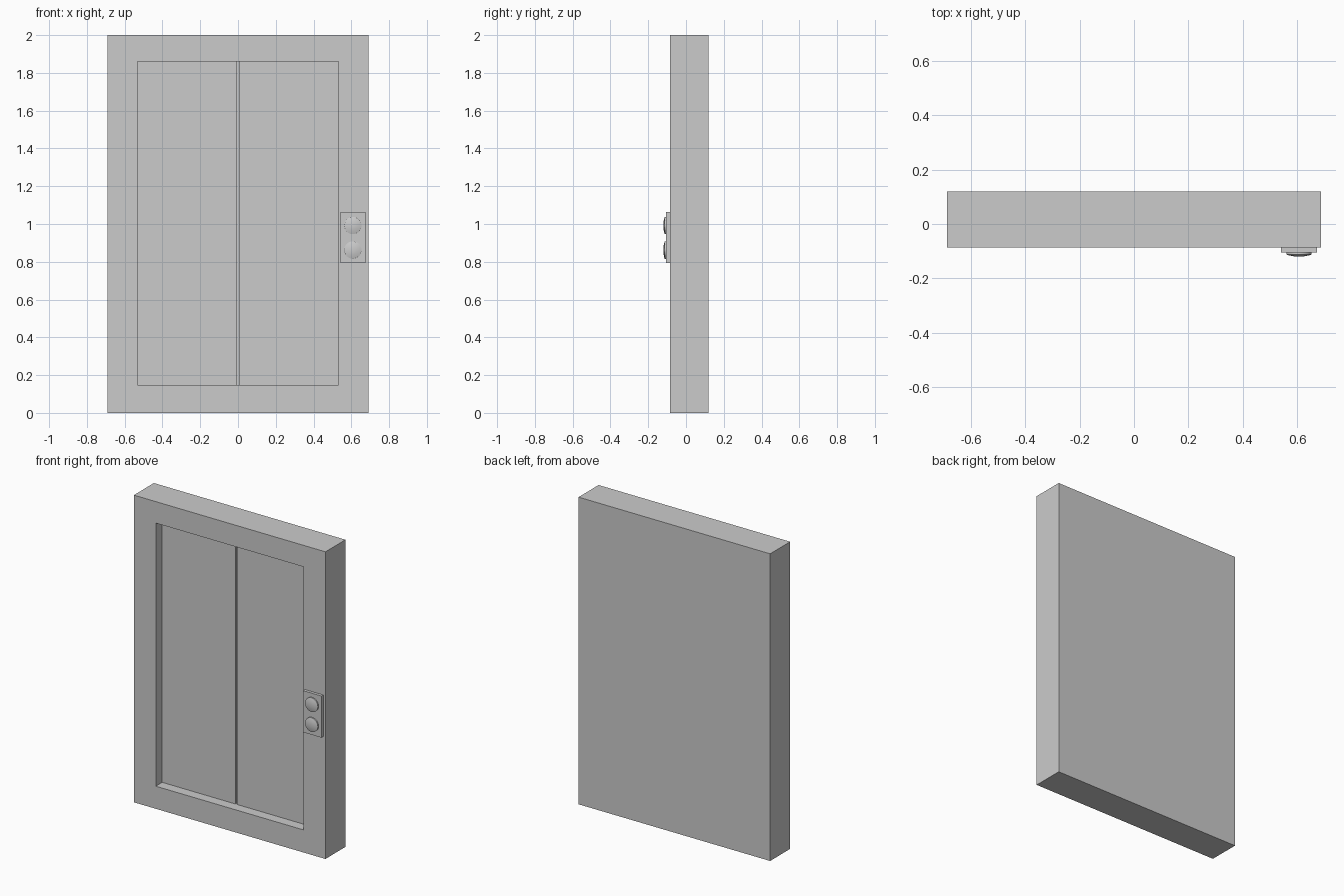
import bpy, bmesh, math

if "Cube" in bpy.data.objects:
    bpy.data.objects.remove(bpy.data.objects["Cube"])


def finish(name, bm, smooth=False):
    bmesh.ops.recalc_face_normals(bm, faces=bm.faces)
    mesh = bpy.data.meshes.new(name)
    bm.to_mesh(mesh)
    bm.free()
    ob = bpy.data.objects.new(name, mesh)
    bpy.context.collection.objects.link(ob)
    if smooth:
        bpy.ops.object.select_all(action='DESELECT')
        ob.select_set(True)
        bpy.context.view_layer.objects.active = ob
        bpy.ops.object.shade_smooth_by_angle(angle=math.radians(30))
    return ob


def box_mesh(x0, x1, y0, y1, z0, z1):
    bm = bmesh.new()
    bmesh.ops.create_cube(bm, size=1)
    for v in bm.verts:
        v.co = (x1 if v.co.x > 0 else x0, y1 if v.co.y > 0 else y0, z1 if v.co.z > 0 else z0)
    return bm


HALF, TOP, FRONT, BACK = 0.69, 2.0, -0.086, 0.12
OPEN_X, OPEN_Z0, OPEN_Z1 = 0.532, 0.147, 1.86
DOOR_Y, FLOOR_Y = -0.02, -0.01

# Frame with a recessed front opening
bm = box_mesh(-HALF, HALF, FRONT, BACK, 0, TOP)
front = min(bm.faces, key=lambda f: f.calc_center_median().y)
bmesh.ops.inset_individual(bm, faces=[front], thickness=0.1)
for v in front.verts:
    v.co.x = math.copysign(OPEN_X, v.co.x)
    v.co.z = OPEN_Z1 if v.co.z > 1 else OPEN_Z0
inner = bmesh.ops.extrude_discrete_faces(bm, faces=[front])['faces'][0]
for v in inner.verts:
    v.co.y = FLOOR_Y
finish("frame", bm)

# Two sliding door leaves with a narrow gap between them
for side, x0, x1 in (("left", -OPEN_X, -0.005), ("right", 0.005, OPEN_X)):
    finish(side + "_door", box_mesh(x0, x1, DOOR_Y, FLOOR_Y, OPEN_Z0, OPEN_Z1))

# Call panel
finish("call_panel", box_mesh(0.542, 0.675, -0.105, FRONT, 0.793, 1.064))

# Round buttons with shallow domes, lathed around the y axis
PROFILE = [(0.046, -0.105), (0.046, -0.113), (0.037, -0.1155), (0.023, -0.1185), (0.010, -0.12)]
SEGMENTS = 32
for name, z in (("upper_button", 0.992), ("lower_button", 0.862)):
    bm = bmesh.new()
    rings = []
    for r, y in PROFILE:
        angles = [2 * math.pi * i / SEGMENTS for i in range(SEGMENTS)]
        rings.append([bm.verts.new((0.608 + r * math.cos(a), y, z + r * math.sin(a))) for a in angles])
    for a, b in zip(rings, rings[1:]):
        for i in range(SEGMENTS):
            j = (i + 1) % SEGMENTS
            bm.faces.new((a[i], a[j], b[j], b[i]))
    bm.faces.new(rings[0])
    bm.faces.new(rings[-1])
    finish(name, bm, smooth=True)
